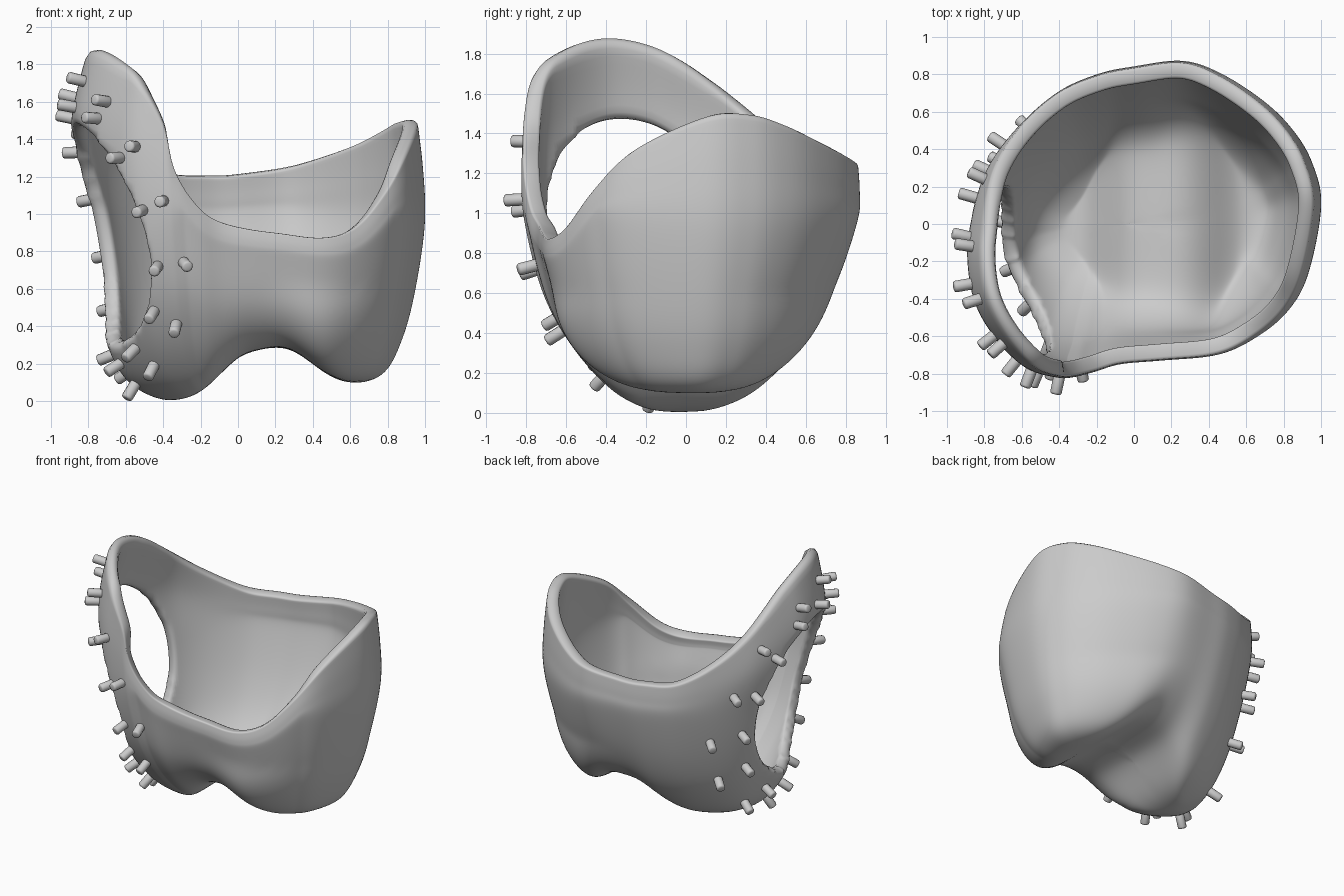
import bpy, bmesh, math
from mathutils import Vector
from mathutils.bvhtree import BVHTree

if "Cube" in bpy.data.objects:
    bpy.data.objects.remove(bpy.data.objects["Cube"])

# Top rim of the bowl, counter-clockwise from the right side (x, y, z)
RIM = [(1, .1, 1.49), (.95, .33, 1.5), (.85, .5, 1.45), (.7, .65, 1.38), (.47, .8, 1.3),
       (.26, .87, 1.24), (0, .84, 1.21), (-.2, .8, 1.21), (-.43, .7, 1.23), (-.65, .5, 1.38),
       (-.8, .27, 1.57), (-.88, 0, 1.77), (-.9, -.2, 1.86), (-.86, -.42, 1.89),
       (-.74, -.62, 1.84), (-.58, -.77, 1.72), (-.42, -.82, 1.5), (-.34, -.82, 1.22),
       (-.22, -.79, 1.04), (-.08, -.75, .95), (.15, -.73, .89), (.45, -.7, .87),
       (.65, -.61, .93), (.82, -.47, 1.12), (.93, -.27, 1.32)]
# Wall levels: height and outline scale towards left, right, front, back
LEVELS = [(0, .01, .01, .01, .01), (0, .25, .3, .12, .12), (.015, .48, .56, .25, .26),
          (.12, .67, .77, .46, .48), (.33, .79, .88, .69, .7), (.6, .87, .95, .87, .86),
          (.95, .94, 1, .98, .99)]


def spline(pts, steps, closed):
    """Catmull-Rom resampling of a point list."""
    n, out = len(pts), []
    for i in range(n if closed else n - 1):
        q = [Vector(pts[(i + k) % n if closed else min(max(i + k, 0), n - 1)])
             for k in (-1, 0, 1, 2)]
        for s in range(steps):
            t = s / steps
            out.append(.5 * (2 * q[1] + (q[2] - q[0]) * t
                             + (2 * q[0] - 5 * q[1] + 4 * q[2] - q[3]) * t * t
                             + (3 * q[1] - q[0] - 3 * q[2] + q[3]) * t ** 3))
    if not closed:
        out.append(Vector(pts[-1]))
    return out


def clamp(v):
    return min(max(v, 0), 1)


def lobes(p):
    """Raise the groove between the two bottom lobes; make the right lobe fuller and higher."""
    x, y, z = p
    z = max(z, 0)
    s = clamp((x - .05) / .45)
    s = s * s * (3 - 2 * s)
    g = .27 * math.exp(-(abs(x - .14) / .28) ** 2.6) + .09 * s
    y *= 1 + .22 * s * clamp(1 - z / .6)
    return (x, y, (z ** 2.5 + g ** 2.5) ** .4)


# Bowl: single sheet lofted column by column
bm = bmesh.new()
cols = []
for x, y, zr in spline(RIM, 6, True):
    k = min(1, zr / 1.15)
    ze = .95 * k
    pull = .1 * clamp((zr - 1.3) / .5)
    keys = [(x * (l if x < 0 else r), y * (f if y < 0 else b), z * k)
            for z, l, r, f, b in LEVELS]
    top = .94 + .06 * clamp((zr - .95) / .6)
    keys.append((x * (top if x < 0 else .99), y, ze + (zr - ze) * .53))
    keys.append((x * (top - pull if x < 0 else .96), y * .99, zr))
    cols.append([bm.verts.new(lobes(p)) for p in spline(keys, 5, False)])
n = len(cols)
for i in range(n):
    a, b = cols[i], cols[(i + 1) % n]
    for j in range(len(a) - 1):
        bm.faces.new((a[j], b[j], b[j + 1], a[j + 1]))
bm.faces.new([c[0] for c in reversed(cols)])
bm.normal_update()
if sum(f.normal.dot(f.calc_center_median() - Vector((0, 0, .8))) for f in bm.faces) < 0:
    bmesh.ops.reverse_faces(bm, faces=bm.faces[:])
bm.normal_update()
surface = BVHTree.FromBMesh(bm)
rim_verts = {c[-1] for c in cols}

# Side opening: remove an ellipse of faces and snap its border to the outline
centre = Vector((-.64, -.27, .89))
U, W, D = Vector((-.25, .97, 0)), Vector((0, 0, 1)), Vector((-.97, -.25, 0))
HU, HW = .52, .59


def hole_uv(p):
    d = p - centre
    return Vector((d.dot(U) / HU, d.dot(W) / HW))


gone = [f for f in bm.faces
        if (f.calc_center_median() - centre).dot(D) > -.4
        and hole_uv(f.calc_center_median()).length < 1]
bmesh.ops.delete(bm, geom=gone, context='FACES')
edge = [v for v in bm.verts if v.is_boundary and v not in rim_verts]
near = {v: [e.other_vert(v) for e in v.link_edges if e.is_boundary] for v in edge}
# position on the outline plus depth along the cut, averaged along the border
pos = {}
for v in edge:
    q = hole_uv(v.co).normalized()
    pos[v] = Vector((q.x, q.y, (v.co - centre).dot(D)))
for _ in range(30):
    pos = {v: pos[v] * .5 + (pos[near[v][0]] + pos[near[v][1]]) * .25 for v in edge}
    for q in pos.values():
        q.xy = q.xy.normalized()
for v in edge:
    q = pos[v]
    v.co = surface.find_nearest(centre + U * q.x * HU + W * q.y * HW + D * q.z)[0]
for _ in range(8):
    new = {v: v.co * .5 + (near[v][0].co + near[v][1].co) * .25 for v in edge}
    for v, p in new.items():
        v.co = surface.find_nearest(p)[0]
# Relax the mesh around the opening, keeping it on the surface
ring, done = set(edge), set(edge)
for _ in range(5):
    ring = {e.other_vert(v) for v in ring for e in v.link_edges} - done - rim_verts
    done |= ring
for _ in range(15):
    for v in done - set(edge):
        avg = sum((e.other_vert(v).co for e in v.link_edges), Vector()) / len(v.link_edges)
        v.co = surface.find_nearest(avg)[0]

mesh = bpy.data.meshes.new("bowl_shell")
bm.to_mesh(mesh)
bm.free()
bowl = bpy.data.objects.new("bowl_shell", mesh)
bpy.context.collection.objects.link(bowl)
for p in mesh.polygons:
    p.use_smooth = True
sol = bowl.modifiers.new("thickness", 'SOLIDIFY')
sol.thickness = .085
sol.offset = -1
sub = bowl.modifiers.new("round_edges", 'SUBSURF')
sub.levels = sub.render_levels = 1

# Pegs: (x, z) on the front side, (y, z) on the left side, found by ray casting
FRONT = [(-.7, 1.6), (-.75, 1.51), (-.55, 1.36), (-.63, 1.3), (-.4, 1.07), (-.51, 1.02),
         (-.29, .74), (-.43, .72), (-.33, .41), (-.45, .48), (-.45, .19), (-.55, .28),
         (-.55, .09), (-.63, .2)]
LEFT = [(-.4, 1.71), (-.12, 1.62), (-.32, 1.57), (-.07, 1.51), (.14, 1.33), (.24, 1.42),
        (.28, 1.08), (.42, 1.1), (.32, .78), (.5, .75), (.24, .5), (.38, .42), (0, .25), (.12, .16)]


def add_peg(hit, normal, name):
    bm = bmesh.new()
    bmesh.ops.create_cone(bm, cap_ends=True, segments=12, radius1=.031, radius2=.031, depth=.14)
    bmesh.ops.bevel(bm, geom=[e for e in bm.edges if abs(e.verts[0].co.z - e.verts[1].co.z) < .01],
                    offset=.012, segments=2, profile=.5, affect='EDGES')
    me = bpy.data.meshes.new(name)
    bm.to_mesh(me)
    bm.free()
    for p in me.polygons:
        p.use_smooth = True
    ob = bpy.data.objects.new(name, me)
    ob.location = hit + normal * .025
    ob.rotation_mode = 'QUATERNION'
    ob.rotation_quaternion = normal.to_track_quat('Z', 'Y')
    bpy.context.collection.objects.link(ob)


rays = [(Vector((x, -3, z)), Vector((0, 1, 0))) for x, z in FRONT]
rays += [(Vector((-3, y, z)), Vector((1, 0, 0))) for y, z in LEFT]
for i, (o, d) in enumerate(rays):
    hit, normal, _, _ = surface.ray_cast(o, d)
    if hit:
        add_peg(hit, normal if normal.dot(d) < 0 else -normal, f"peg_{i + 1:02d}")
